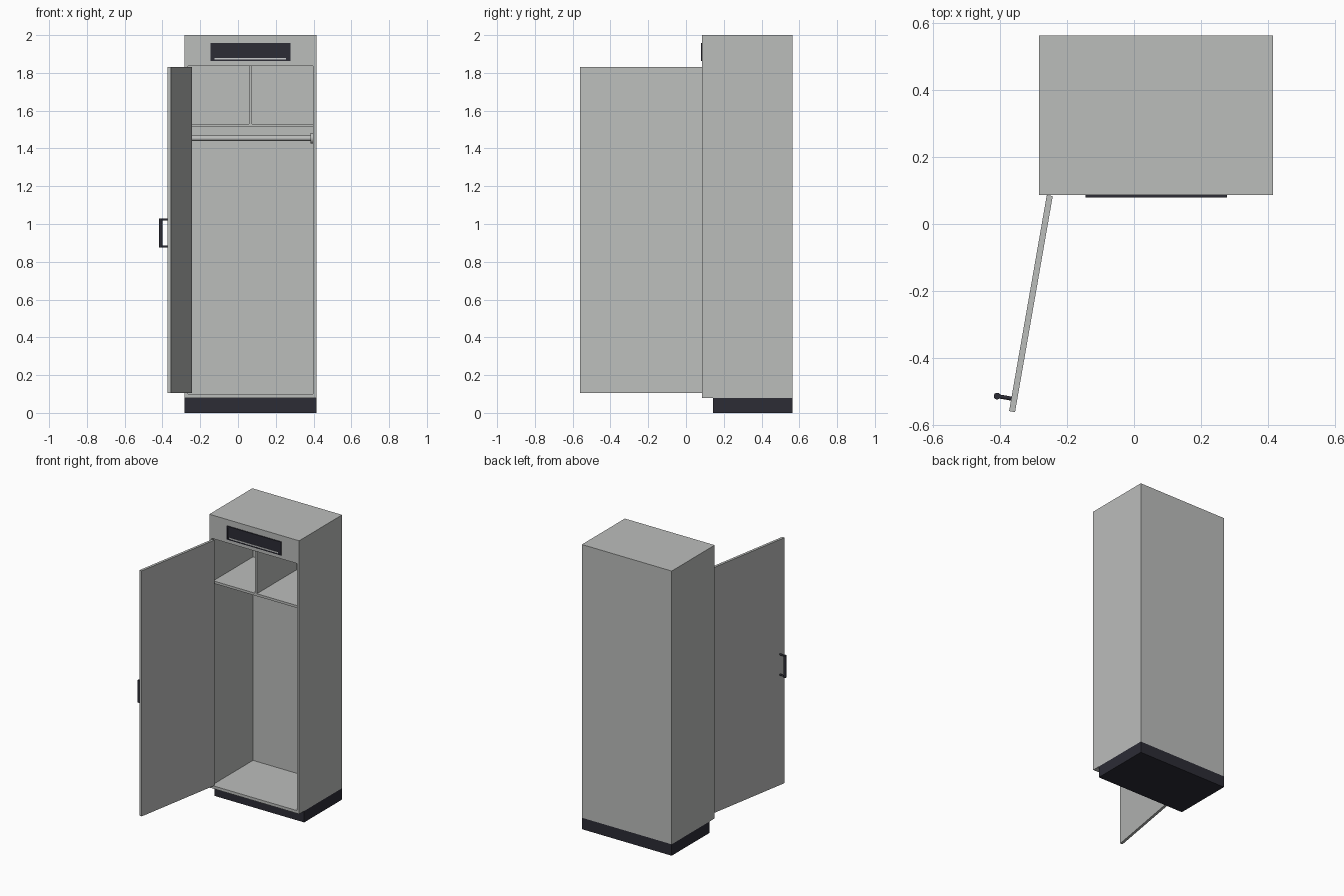
import bpy, bmesh, math
from mathutils import Matrix, Vector

if "Cube" in bpy.data.objects:
    bpy.data.objects.remove(bpy.data.objects["Cube"])


def material(name, rgb):
    m = bpy.data.materials.new(name)
    m.diffuse_color = (*rgb, 1)
    m.use_nodes = True
    m.node_tree.nodes["Principled BSDF"].inputs["Base Color"].default_value = m.diffuse_color
    return m


GREY = material("grey_panel", (0.50, 0.51, 0.50))
DARK = material("dark_plastic", (0.025, 0.025, 0.036))
LIGHT = material("light_strip", (0.60, 0.61, 0.61))


def finish(name, bm, mat, matrix=None):
    bmesh.ops.recalc_face_normals(bm, faces=bm.faces)
    me = bpy.data.meshes.new(name)
    bm.to_mesh(me)
    bm.free()
    me.materials.append(mat)
    ob = bpy.data.objects.new(name, me)
    bpy.context.collection.objects.link(ob)
    if matrix:
        ob.matrix_world = matrix
    return ob


def box_bm(lo, hi):
    bm = bmesh.new()
    bmesh.ops.create_cube(bm, size=1)
    for v in bm.verts:
        v.co = Vector([lo[i] if v.co[i] < 0 else hi[i] for i in range(3)])
    return bm


def box(name, lo, hi, mat, matrix=None):
    return finish(name, box_bm(lo, hi), mat, matrix)


def cylinder(name, a, b, r, mat, matrix=None, sides=24):
    a, b = Vector(a), Vector(b)
    bm = bmesh.new()
    bmesh.ops.create_cone(bm, cap_ends=True, segments=sides, radius1=r, radius2=r, depth=(b - a).length)
    rot = (b - a).to_track_quat('Z', 'Y').to_matrix().to_4x4()
    bmesh.ops.transform(bm, matrix=Matrix.Translation((a + b) / 2) @ rot, verts=bm.verts)
    for f in bm.faces:
        f.smooth = len(f.verts) == 4
    for e in bm.edges:
        e.smooth = all(f.smooth for f in e.link_faces)
    return finish(name, bm, mat, matrix)


def hollow_box(name, lo, hi, x, z, back, mat):
    """Box whose front has a rectangular pocket reaching to y = back."""
    bm = box_bm(lo, hi)
    bm.normal_update()
    front = min(bm.faces, key=lambda f: f.calc_center_median().y)
    bmesh.ops.inset_individual(bm, faces=[front], thickness=0.005)
    c = front.calc_center_median()
    for v in front.verts:
        v.co.x = x[0] if v.co.x < c.x else x[1]
        v.co.z = z[0] if v.co.z < c.z else z[1]
    new = bmesh.ops.extrude_discrete_faces(bm, faces=[front])["faces"][0]
    for v in new.verts:
        v.co.y = back
    return finish(name, bm, mat)


# Cabinet body and recessed plinth
X0, X1, Y0, Y1 = -0.283, 0.415, 0.086, 0.563
IN0, IN1, BACK = -0.265, 0.397, 0.545
hollow_box("cabinet_body", (X0, Y0, 0.08), (X1, Y1, 2.0), (IN0, IN1), (0.10, 1.836), BACK, GREY)
box("plinth", (X0, 0.142, 0), (X1, Y1, 0.08), DARK)

# Interior shelf, divider and hanging rod
box("shelf", (IN0, 0.104, 1.513), (IN1, BACK, 1.53), GREY)
box("shelf_divider", (0.058, 0.104, 1.53), (0.074, BACK, 1.836), GREY)
cylinder("hanging_rod", (IN0, 0.325, 1.454), (IN1, 0.325, 1.454), 0.014, GREY)
for side, a, b in (("left", IN0, IN0 + 0.014), ("right", IN1 - 0.014, IN1)):
    cylinder("rod_flange_" + side, (a, 0.325, 1.454), (b, 0.325, 1.454), 0.028, GREY)

# Header panel with a shallow recess and light strip
hollow_box("header_panel", (-0.145, 0.079, 1.862), (0.278, Y0, 1.957), (-0.135, 0.268), (1.868, 1.950), 0.081, DARK)
box("header_light", (-0.125, 0.0785, 1.871), (0.255, 0.081, 1.88), LIGHT)

# Open door: local x is thickness, local -y runs from hinge to free edge
door = Matrix.Translation((-0.2515, 0.085, 0)) @ Matrix.Rotation(math.radians(-9.9), 4, 'Z')
box("door", (-0.009, -0.655, 0.105), (0.009, 0, 1.83), GREY, door)

# Door handle: upright bar on two posts
HY = -0.617
cylinder("handle_bar", (-0.052, HY, 0.875), (-0.052, HY, 1.03), 0.010, DARK, door)
for i, z in enumerate((0.881, 1.024)):
    cylinder("handle_post_%d" % i, (-0.052, HY, z), (-0.009, HY, z), 0.006, DARK, door, 16)
